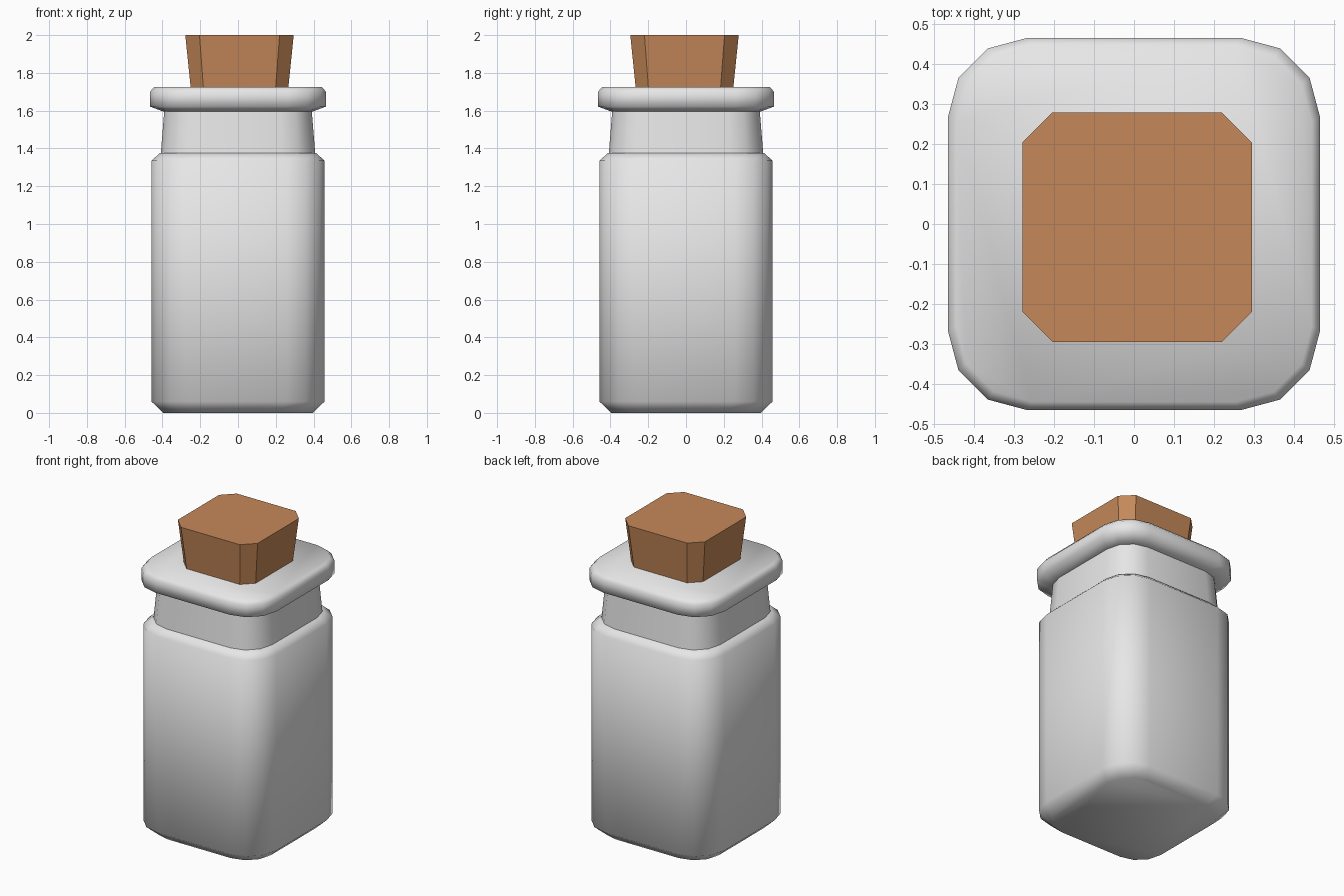
import bpy, bmesh, math

if "Cube" in bpy.data.objects:
    bpy.data.objects.remove(bpy.data.objects["Cube"])


def material(name, rgb):
    m = bpy.data.materials.new(name)
    m.diffuse_color = (*rgb, 1)
    m.use_nodes = True
    m.node_tree.nodes["Principled BSDF"].inputs["Base Color"].default_value = m.diffuse_color
    return m


GLASS = material("pale grey", (0.8, 0.8, 0.8))
CORK = material("cork brown", (0.56, 0.25, 0.10))


def section(half, radius, segs, cx=0, cy=0):
    """Rounded square outline; one segment gives a plain chamfer."""
    c = half - radius
    pts = []
    for k in range(4):
        sx, sy = ((1, 1), (-1, 1), (-1, -1), (1, -1))[k]
        for i in range(segs + 1):
            a = math.pi / 2 * (k + i / segs)
            pts.append((cx + sx * c + radius * math.cos(a), cy + sy * c + radius * math.sin(a)))
    return pts


def loft(name, rings, segs, mat, smooth=None, centre=(0, 0)):
    """Skin a stack of (z, half width, corner radius) outlines and cap both ends."""
    bm = bmesh.new()
    loops = [[bm.verts.new((x, y, z)) for x, y in section(h, r, segs, *centre)]
             for z, h, r in rings]
    n = len(loops[0])
    for lo, hi in zip(loops, loops[1:]):
        for i in range(n):
            j = (i + 1) % n
            bm.faces.new((lo[i], lo[j], hi[j], hi[i]))
    bm.faces.new(loops[0][::-1])
    bm.faces.new(loops[-1])
    bmesh.ops.recalc_face_normals(bm, faces=bm.faces)
    me = bpy.data.meshes.new(name)
    bm.to_mesh(me)
    bm.free()
    me.materials.append(mat)
    ob = bpy.data.objects.new(name, me)
    bpy.context.collection.objects.link(ob)
    if smooth:
        bpy.ops.object.select_all(action='DESELECT')
        ob.select_set(True)
        bpy.context.view_layer.objects.active = ob
        bpy.ops.object.shade_smooth_by_angle(angle=math.radians(smooth))
    return ob


# Bottle body with bevelled base and shoulder
loft("bottle_body", [(0, 0.395, 0.17), (0.06, 0.458, 0.2), (1.335, 0.458, 0.2),
                     (1.375, 0.415, 0.18)], 3, GLASS, 75)
# Tapered neck
loft("bottle_neck", [(1.37, 0.409, 0.18), (1.605, 0.39, 0.17)], 3, GLASS, 75)
# Flared lip
loft("bottle_lip", [(1.595, 0.395, 0.17), (1.622, 0.466, 0.2), (1.70, 0.466, 0.2),
                    (1.725, 0.445, 0.19)], 3, GLASS, 75)
# Tapered eight-sided cork, slightly off centre
loft("cork", [(1.60, 0.246, 0.064), (2.0, 0.287, 0.075)], 1, CORK, centre=(0.008, -0.008))
